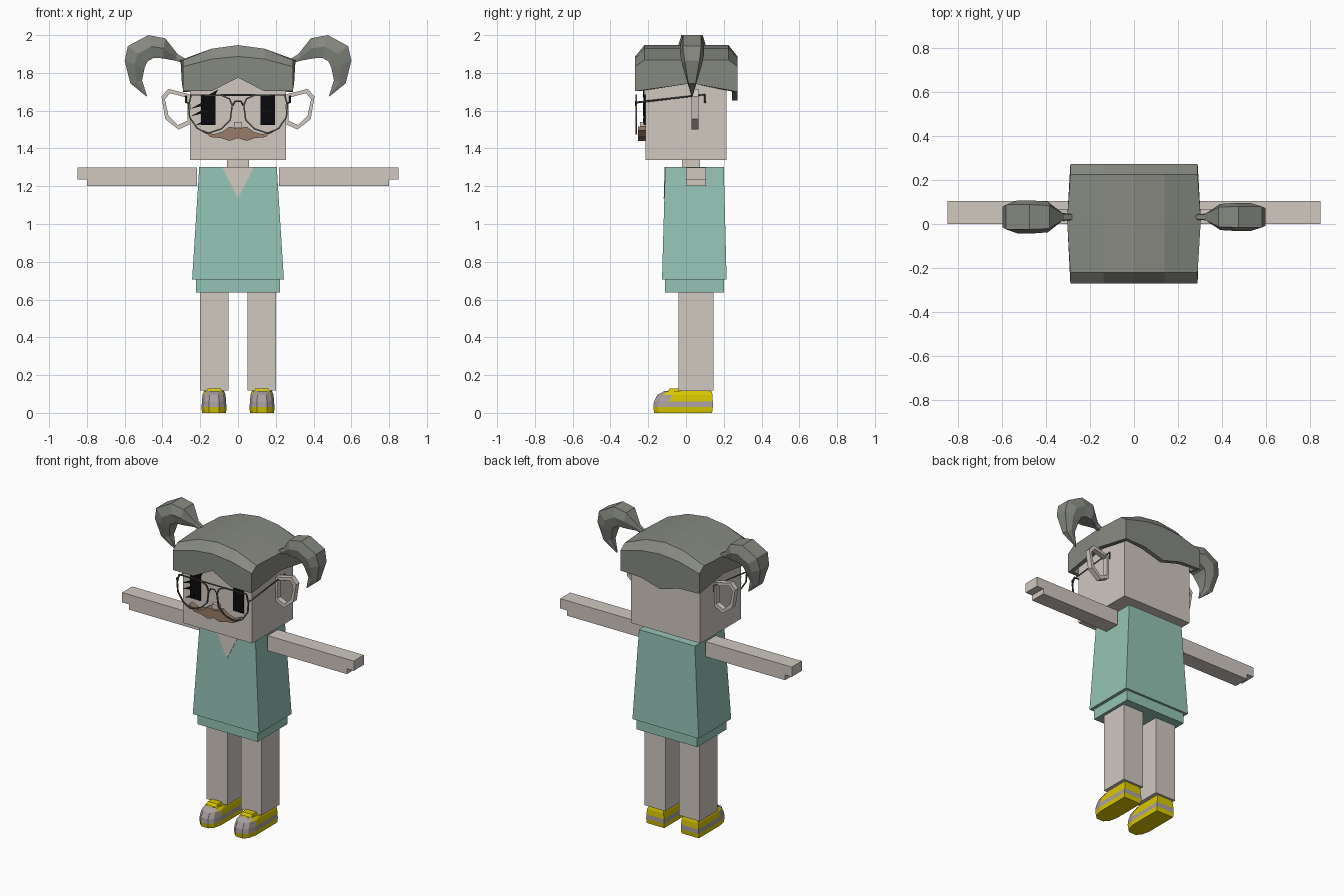
import bpy, bmesh
from mathutils import Vector

if "Cube" in bpy.data.objects:
    bpy.data.objects.remove(bpy.data.objects["Cube"], do_unlink=True)


def material(name, r, g, b):
    m = bpy.data.materials.new(name)
    m.use_nodes = True
    m.diffuse_color = (r, g, b, 1)
    bsdf = next(n for n in m.node_tree.nodes if n.type == "BSDF_PRINCIPLED")
    bsdf.inputs["Base Color"].default_value = (r, g, b, 1)
    bsdf.inputs["Roughness"].default_value = 0.9
    return m


SKIN = material("pale skin", 0.63, 0.58, 0.53)
TEAL = material("teal cloth", 0.30, 0.55, 0.465)
HAIR = material("grey hair", 0.24, 0.25, 0.22)
YELLOW = material("yellow shoe", 0.70, 0.57, 0.0)
LILAC = material("lilac grey", 0.40, 0.35, 0.35)
BROWN = material("brown whiskers", 0.32, 0.20, 0.14)
BLACK = material("black", 0.003, 0.003, 0.004)
FRAME = material("dark frame", 0.10, 0.10, 0.09)


def finish(name, bm, *mats):
    bmesh.ops.recalc_face_normals(bm, faces=bm.faces)
    me = bpy.data.meshes.new(name)
    bm.to_mesh(me)
    bm.free()
    for m in mats:
        me.materials.append(m)
    ob = bpy.data.objects.new(name, me)
    bpy.context.collection.objects.link(ob)
    return ob


def loft(name, rings, *mats, rule=None):
    """Skin a list of equal-length point rings and cap both ends."""
    bm = bmesh.new()
    loops = [[bm.verts.new(p) for p in ring] for ring in rings]
    n = len(loops[0])
    for a, b in zip(loops, loops[1:]):
        for i in range(n):
            j = (i + 1) % n
            bm.faces.new((a[i], a[j], b[j], b[i]))
    bm.faces.new(loops[0])
    bm.faces.new(loops[-1])
    if rule:
        for f in bm.faces:
            f.material_index = rule(f.calc_center_median())
    return finish(name, bm, *mats)


def rect(x0, x1, y0, y1, z):
    return [(x0, y0, z), (x1, y0, z), (x1, y1, z), (x0, y1, z)]


def box(name, x0, x1, y0, y1, z0, z1, mat):
    return loft(name, [rect(x0, x1, y0, y1, z0), rect(x0, x1, y0, y1, z1)], mat)


def plate(name, pts, y0, y1, mat):
    """Extrude an x-z outline between two depths."""
    return loft(name, [[(x, y, z) for x, z in pts] for y in (y0, y1)], mat)


def hoop(name, pts, y0, y1, width, mat):
    """Flat ring cut from an x-z outline."""
    c = sum((Vector(p) for p in pts), Vector((0, 0))) / len(pts)
    inner = [Vector(p) + (c - Vector(p)).normalized() * width for p in pts]
    bm = bmesh.new()
    loops = [[bm.verts.new((p[0], y, p[1])) for p in o]
             for o, y in ((pts, y0), (pts, y1), (inner, y1), (inner, y0))]
    n = len(pts)
    for k in range(4):
        a, b = loops[k], loops[(k + 1) % 4]
        for i in range(n):
            j = (i + 1) % n
            bm.faces.new((a[i], a[j], b[j], b[i]))
    return finish(name, bm, mat)


def wire(name, pts, radius, mat):
    cu = bpy.data.curves.new(name, "CURVE")
    cu.dimensions = "3D"
    cu.bevel_depth, cu.bevel_resolution = radius, 0
    cu.use_fill_caps = True
    sp = cu.splines.new("POLY")
    sp.points.add(len(pts) - 1)
    for p, co in zip(sp.points, pts):
        p.co = (*co, 1)
    cu.materials.append(mat)
    ob = bpy.data.objects.new(name, cu)
    bpy.context.collection.objects.link(ob)
    bpy.ops.object.select_all(action="DESELECT")
    ob.select_set(True)
    bpy.context.view_layer.objects.active = ob
    bpy.ops.object.convert(target="MESH")


# Head, neck and nose
box("head", -0.255, 0.255, -0.215, 0.215, 1.34, 1.8, SKIN)
box("neck", -0.058, 0.058, -0.02, 0.075, 1.28, 1.35, SKIN)
box("nose", -0.022, 0.022, -0.243, -0.21, 1.51, 1.54, SKIN)

# Dress with an under hem and a neckline inset
loft("dress", [rect(-0.243, 0.243, -0.127, 0.215, 0.705),
               rect(-0.205, 0.205, -0.11, 0.2, 1.303)], TEAL)
box("dress_hem", -0.222, 0.222, -0.11, 0.2, 0.637, 0.71, TEAL)
loft("neckline", [[(-0.085, y, 1.303), (0.085, y, 1.303), (0, y - 0.005, 1.135)]
                  for y in (-0.113, -0.107)], SKIN)

# Hair cap: y-z profiles placed across x, with side panels
bm = bmesh.new()
columns = []
for x, top, slope, front, back in ((-0.29, 1.868, 0.035, 1.703, 1.7),
                                   (-0.14, 1.928, 0.055, 1.703, 1.695),
                                   (0, 1.947, 0.06, 1.775, 1.655),
                                   (0.14, 1.928, 0.055, 1.703, 1.695),
                                   (0.29, 1.868, 0.035, 1.703, 1.7)):
    side = x * 1.05 if abs(x) > 0.2 else x
    prof = [(x, -0.27, front), (x, -0.27, top - slope), (x, -0.22, top), (side, 0.02, top),
            (x, 0.225, top), (x, 0.273, top - slope), (x, 0.273, back)]
    columns.append([bm.verts.new(p) for p in prof])
for a, b in zip(columns, columns[1:]):
    for i in range(6):
        bm.faces.new((a[i], a[i + 1], b[i + 1], b[i]))
for c, x in ((columns[0], -0.297), (columns[-1], 0.297)):
    apex = bm.verts.new((x, 0.03, 1.745))
    bm.faces.new((c[0], c[1], c[2], c[3], apex))
    bm.faces.new((apex, c[3], c[4], c[5], c[6]))
cap = finish("hair_cap", bm, HAIR)
cap.modifiers.new("thickness", "SOLIDIFY").thickness = 0.03

# Painted-on eyes and the lashes beside one of them
for s, side in ((1, "left"), (-1, "right")):
    a, b = sorted((s * 0.12, s * 0.195))
    box(side + "_eye", a, b, -0.224, -0.215, 1.525, 1.685, BLACK)
for i, (x, z) in enumerate(((-0.18, 1.67), (-0.25, 1.61), (-0.25, 1.57), (-0.23, 1.52))):
    plate(f"lash_{i}", [(x, z), (x + 0.075, z + 0.042), (x + 0.06, z + 0.015)],
          -0.228, -0.22, BLACK)

# Parts that come in pairs
for s, side in ((1, "left"), (-1, "right")):
    def flip(pts):
        return [(s * p[0], *p[1:]) for p in pts]

    # Arm with a thinner finger end
    plate(side + "_arm", flip([(0.217, 1.2), (0.8, 1.2), (0.8, 1.235), (0.85, 1.235),
                               (0.85, 1.3), (0.217, 1.3)]), 0, 0.105, SKIN)

    # Leg
    a, b = sorted((s * 0.05, s * 0.202))
    box(side + "_leg", a, b, -0.04, 0.145, 0.118, 0.645, SKIN)
    a, b = sorted((s * 0.075, s * 0.18))
    box(side + "_ankle", a, b, -0.03, 0.125, 0.09, 0.125, SKIN)

    # Shoe: stacked outlines, coloured by height and distance from the toe
    def sole(z, toe, w, heel):
        c = s * 0.127
        return [(c - w, heel, z), (c - w, toe + 0.08, z), (c - w * 0.8, toe + 0.025, z),
                (c - w * 0.4, toe, z), (c + w * 0.4, toe, z), (c + w * 0.8, toe + 0.025, z),
                (c + w, toe + 0.08, z), (c + w, heel, z)]

    def shoe_rule(c):
        if c.z < 0.03:
            return 0
        return 1 if c.z < 0.061 or (c.y < -0.105 and c.z < 0.11) else 0

    loft(side + "_shoe", [sole(0, -0.168, 0.064, 0.138), sole(0.03, -0.173, 0.066, 0.142),
                          sole(0.06, -0.17, 0.064, 0.142), sole(0.095, -0.152, 0.061, 0.14),
                          sole(0.115, -0.115, 0.054, 0.135)], YELLOW, LILAC, rule=shoe_rule)
    c = s * 0.127
    loft(side + "_shoe_tongue", [rect(c - 0.045, c + 0.045, -0.11, -0.035, 0.1),
                                 rect(c - 0.035, c + 0.035, -0.085, -0.04, 0.13)], YELLOW)

    # Ear
    hoop(side + "_ear", flip([(0.25, 1.685), (0.37, 1.715), (0.405, 1.675), (0.385, 1.555),
                              (0.315, 1.5), (0.25, 1.53)]), 0.03, 0.065, 0.024, SKIN)

    # Bunch of hair: outer and inner edge points with half depth
    k = 1 if s < 0 else 0.85
    rings = []
    for (xo, zo), (xi, zi), h in (((0.28, 1.875), (0.28, 1.85), 0.015),
                                  ((0.32, 1.9), (0.335, 1.865), 0.018),
                                  ((0.385, 1.983), (0.40, 1.877), 0.07),
                                  ((0.475, 2.0), (0.445, 1.88), 0.075),
                                  ((0.583, 1.942), (0.48, 1.86), 0.075),
                                  ((0.60, 1.865), (0.495, 1.825), 0.062),
                                  ((0.57, 1.745), (0.508, 1.76), 0.03),
                                  ((0.485, 1.675), (0.482, 1.68), 0.004)):
        h *= k
        xm, zm = (xo + xi) / 2, (zo + zi) / 2
        y = 0.032
        rings.append(flip([(xo, y - h * 0.75, zo), (xo, y + h * 0.75, zo), (xm, y + h, zm),
                           (xi, y + h * 0.75, zi), (xi, y - h * 0.75, zi), (xm, y - h, zm)]))
    loft(side + "_hair_bunch", rings, HAIR)

    # Glasses: lens rim and temple
    hoop(side + "_lens_rim", flip([(0.25, 1.685), (0.265, 1.63), (0.26, 1.565), (0.22, 1.505),
                                   (0.165, 1.475), (0.085, 1.5), (0.037, 1.55), (0.027, 1.63),
                                   (0.042, 1.665), (0.085, 1.685)]), -0.268, -0.26, 0.008, FRAME)
    wire(side + "_temple", flip([(0.262, -0.264, 1.64), (0.275, -0.25, 1.645),
                                 (0.275, 0.1, 1.685), (0.275, 0.1, 1.64)]), 0.005, FRAME)

    # Half of the moustache
    plate(side + "_moustache", flip([(0, 1.505), (0.045, 1.515), (0.085, 1.487), (0.13, 1.475),
                                     (0.185, 1.497), (0.145, 1.46), (0.09, 1.455),
                                     (0.045, 1.44), (0, 1.455)]), -0.255, -0.214, BROWN)

# Glasses bridge and top bar
wire("bridge", [(-0.03, -0.264, 1.625), (-0.015, -0.264, 1.65), (0.015, -0.264, 1.65),
                (0.03, -0.264, 1.625)], 0.005, FRAME)
wire("top_bar", [(-0.09, -0.264, 1.682), (0.09, -0.264, 1.682)], 0.005, FRAME)
